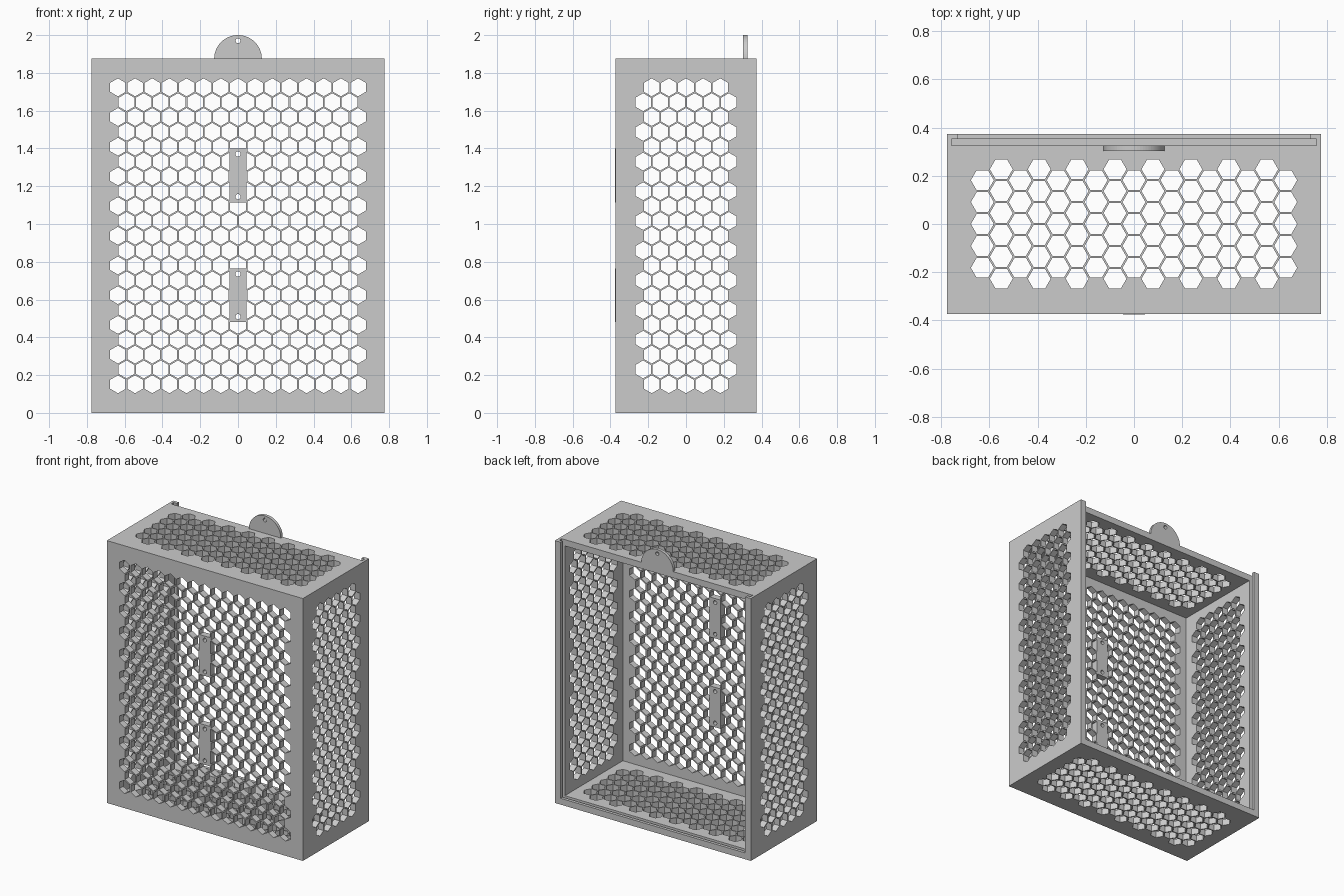
import bpy, bmesh, math
from mathutils import Matrix, Vector

cube = bpy.data.objects.get("Cube")
if cube:
    bpy.data.objects.remove(cube, do_unlink=True)

X, Y, Z = Vector((1, 0, 0)), Vector((0, 1, 0)), Vector((0, 0, 1))
HALF_W, HALF_D, HEIGHT, WALL = 0.775, 0.374, 1.875, 0.045
PITCH, ROW, HEX_R = 0.0908, 0.0786, 0.0475
SLOT_FRONT, SLOT_BACK, SLOT_DEPTH = 0.325, 0.352, 0.026

grey = bpy.data.materials.new("plain grey")
grey.use_nodes = True
grey.diffuse_color = (0.6, 0.6, 0.6, 1)
grey.node_tree.nodes["Principled BSDF"].inputs["Base Color"].default_value = (0.6, 0.6, 0.6, 1)


def finish(name, bm):
    bmesh.ops.recalc_face_normals(bm, faces=bm.faces)
    mesh = bpy.data.meshes.new(name)
    bm.to_mesh(mesh)
    bm.free()
    mesh.materials.append(grey)
    obj = bpy.data.objects.new(name, mesh)
    bpy.context.collection.objects.link(obj)
    return obj


def box(name, lo, hi):
    lo, hi = Vector(lo), Vector(hi)
    bm = bmesh.new()
    bmesh.ops.create_cube(bm, size=1, matrix=Matrix.Translation((lo + hi) / 2) @ Matrix.Diagonal((*(hi - lo), 1)))
    return finish(name, bm)


def prism(bm, centre, long, axis, sides, radius, depth):
    """Prism along axis, with a corner pointing along long."""
    across = long.cross(axis)
    frame = Matrix((across, long, axis)).transposed().to_4x4()
    bmesh.ops.create_cone(bm, cap_ends=True, segments=sides, radius1=radius, radius2=radius,
                          depth=depth, matrix=Matrix.Translation(centre) @ frame)


def honeycomb(centre, long, axis, rows, even, odd, depth):
    """Staggered rows of hexagonal cutters."""
    bm = bmesh.new()
    across = long.cross(axis)
    for r in range(rows):
        count = odd if r % 2 else even
        for c in range(count):
            offset = long * (r - (rows - 1) / 2) * ROW + across * (c - (count - 1) / 2) * PITCH
            prism(bm, Vector(centre) + offset, long, axis, 6, HEX_R, depth)
    return finish("hex_cutter", bm)


def drill(points, radius, depth):
    bm = bmesh.new()
    for p in points:
        prism(bm, Vector(p), Z, Y, 20, radius, depth)
    return finish("drill_cutter", bm)


def cut(obj, *cutters):
    """Subtract the cutters and bake the result."""
    for cutter in cutters:
        cutter.hide_render = True
        mod = obj.modifiers.new("cut", 'BOOLEAN')
        mod.operation, mod.solver, mod.object = 'DIFFERENCE', 'EXACT', cutter
    graph = bpy.context.evaluated_depsgraph_get()
    mesh = bpy.data.meshes.new_from_object(obj.evaluated_get(graph))
    obj.modifiers.clear()
    obj.data = mesh
    for cutter in cutters:
        bpy.data.objects.remove(cutter, do_unlink=True)


# Open-backed box with a lid slot that runs out through the top
inner = HALF_W - WALL
mid = HEIGHT / 2
body = box("perforated_box", (-HALF_W, -HALF_D, 0), (HALF_W, HALF_D, HEIGHT))
plate_centres = (1.2575, 0.6225)
screw_points = [(0, WALL / 2 - HALF_D, z + s * 0.113) for z in plate_centres for s in (-1, 1)]
cut(body,
    box("cavity", (-inner, WALL - HALF_D, WALL), (inner, 1, HEIGHT - WALL)),
    box("top_gap", (-inner, SLOT_FRONT, mid), (inner, 1, 2.1)),
    box("lid_slot", (-inner - SLOT_DEPTH, SLOT_FRONT, WALL - SLOT_DEPTH),
        (inner + SLOT_DEPTH, SLOT_BACK, 2.1)),
    honeycomb((0, -HALF_D, mid), Z, Y, 21, 15, 14, WALL * 4),
    honeycomb((0, 0, mid), Z, X, 21, 5, 6, 2),
    honeycomb((0, 0, mid), X, Z, 17, 5, 6, 3),
    drill(screw_points, 0.014, WALL * 4))

# Mounting plates filling the middle of the front grille
for label, z in zip(("upper", "lower"), plate_centres):
    plate = box(label + "_mounting_plate", (-0.045, -HALF_D - 0.001, z - 0.1425),
                (0.045, WALL - HALF_D + 0.001, z + 0.1425))
    cut(plate, drill([p for p in screw_points if abs(p[2] - z) < 0.2], 0.014, WALL * 4))

# Half-round hanging tab on the back edge of the top
bm = bmesh.new()
arc = [math.pi * i / 32 for i in range(33)]
face = bm.faces.new([bm.verts.new((0.126 * math.cos(a), SLOT_FRONT, HEIGHT + 0.125 * math.sin(a))) for a in arc])
ext = bmesh.ops.extrude_face_region(bm, geom=[face])
bmesh.ops.translate(bm, vec=(0, -0.022, 0), verts=[v for v in ext["geom"] if isinstance(v, bmesh.types.BMVert)])
tab = finish("hanging_tab", bm)
cut(tab, drill([(0, SLOT_FRONT, 1.97)], 0.013, 0.1))
